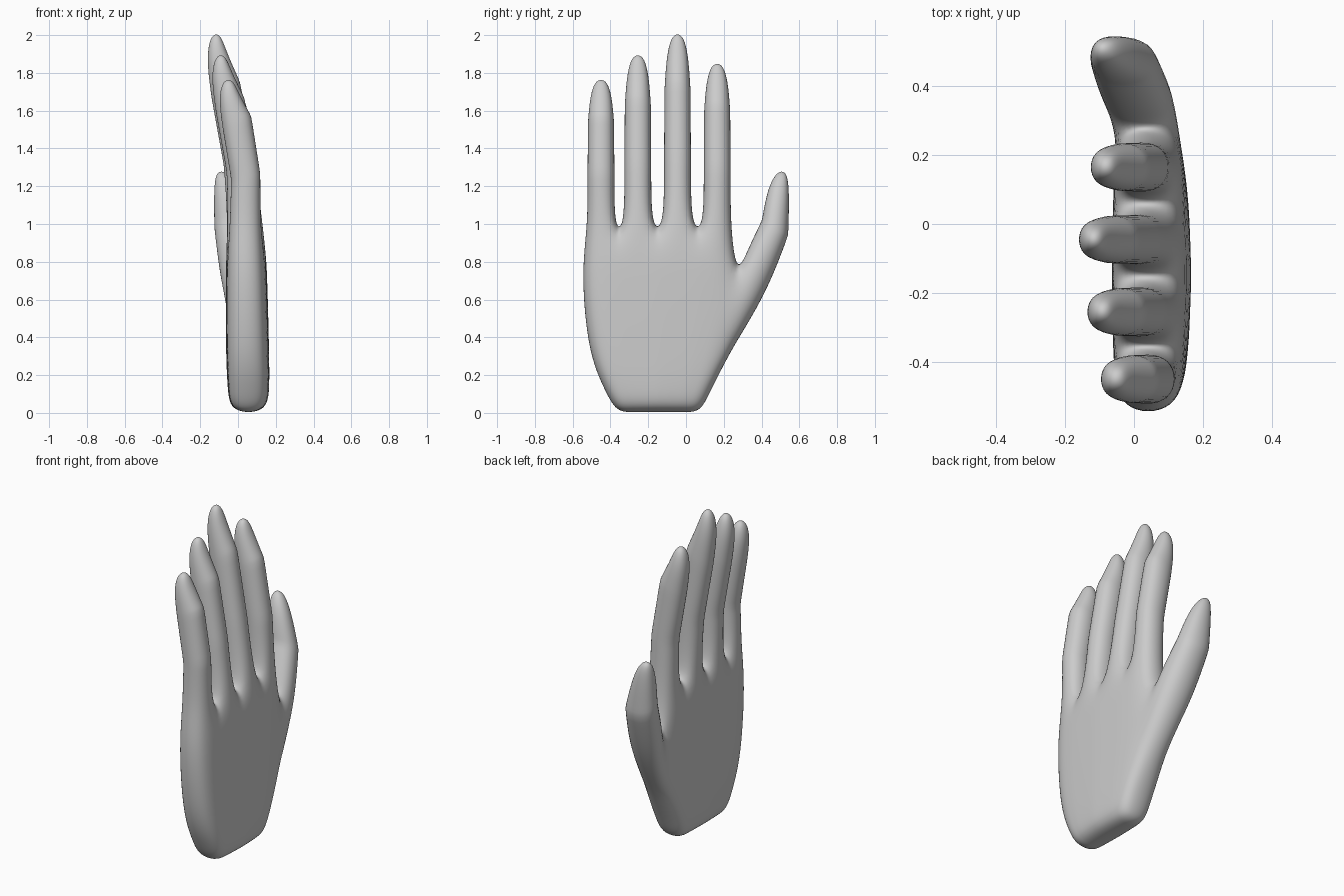
import bpy, bmesh
from mathutils import Vector

if "Cube" in bpy.data.objects:
    bpy.data.objects.remove(bpy.data.objects["Cube"])

FIT = 1 / 0.917   # cage is slightly larger than the smoothed surface

bm = bmesh.new()
crease = bm.edges.layers.float.new("crease_edge")


def grow(points):
    """Enlarge a four-point ring about its centre."""
    pts = [Vector(p) for p in points]
    c = sum(pts, Vector()) / 4
    return [c + (p - c) * FIT for p in pts]


def loft(base, rings):
    """Bridge rings of four points from an open base and cap the end."""
    prev = base
    for points, sharp in rings:
        cur = [bm.verts.new(p) for p in grow(points)]
        for i in range(4):
            j = (i + 1) % 4
            bm.faces.new((prev[i], prev[j], cur[j], cur[i]))
            if sharp:
                bm.edges.get((cur[i], cur[j]))[crease] = sharp
        prev = cur
    bm.faces.new(prev)


# Fingers: centre y, top z, forward bend
fingers = [(-0.45, 1.76, 0.0), (-0.255, 1.89, -0.04),
           (-0.045, 2.00, -0.065), (0.165, 1.845, -0.03)]
knuckles = [y + s * 0.077 for y, _, _ in fingers for s in (-1, 1)]

# Palm rows: z, left y, right y, inner x, outer x
rows = [(0.0, -0.37, 0.08, -0.04, 0.15),
        (0.12, -0.435, 0.135, -0.055, 0.168),
        (0.32, -0.525, 0.24, -0.065, 0.165),
        (0.745, -0.562, 0.272, -0.065, 0.155),
        (0.985, -0.527, 0.242, -0.06, 0.14)]
grid = []
for r, (z, y0, y1, xf, xb) in enumerate(rows):
    row = []
    for c in range(8):
        f = (knuckles[c] - knuckles[0]) / (knuckles[7] - knuckles[0])
        bow = (2 * f - 1) ** 2
        y = y0 + (y1 - y0) * f
        row.append((bm.verts.new((xf + 0.015 * bow, y, z)),
                    bm.verts.new((xb - 0.022 * bow, y, z))))
    grid.append(row)

# Palm inner and outer surfaces, and the two edges
for a, b in zip(grid, grid[1:]):
    for c in range(7):
        for s in (0, 1):
            bm.faces.new((a[c][s], a[c + 1][s], b[c + 1][s], b[c][s]))
    bm.faces.new((a[0][0], a[0][1], b[0][1], b[0][0]))
    if a is not grid[2]:      # left open for the thumb
        bm.faces.new((a[7][0], a[7][1], b[7][1], b[7][0]))

# Wrist cap and webs between the fingers
for c in range(7):
    a, b = grid[0][c], grid[0][c + 1]
    bm.faces.new((a[0], b[0], b[1], a[1]))
    if c % 2:
        a, b = grid[4][c], grid[4][c + 1]
        bm.faces.new((a[0], b[0], b[1], a[1]))

# Finger rings: height share inside/outside, x inside/outside, half width, bend share, crease
profile = [(0.31, 0.35, -0.036, 0.118, 0.071, 0.6, 0.6),
           (0.66, 0.75, -0.080, 0.070, 0.069, 0.9, 0.6),
           (0.88, 0.91, -0.104, 0.004, 0.058, 1.0, 0),
           (1.01, 1.015, -0.078, -0.030, 0.027, 1.0, 0)]
for i, (y, top, bend) in enumerate(fingers):
    a, b = grid[4][2 * i], grid[4][2 * i + 1]
    rings = []
    for tf, tb, xf, xb, w, k, sharp in profile:
        zf, zb = 1 + (top - 1) * tf, 1 + (top - 1) * tb
        xf, xb = xf + bend * k, xb + bend * k
        rings.append(([(xf, y - w, zf), (xf, y + w, zf),
                       (xb, y + w, zb), (xb, y - w, zb)], sharp))
    loft([a[0], b[0], b[1], a[1]], rings)

# Thumb rings: lower (y, z), upper (y, z), x inside/outside, crease
thumb = [((0.425, 0.63), (0.325, 0.86), -0.098, 0.115, 0),
         ((0.541, 0.94), (0.402, 1.02), -0.125, 0.065, 0.6),
         ((0.548, 1.18), (0.432, 1.19), -0.128, 0.000, 0),
         ((0.532, 1.285), (0.485, 1.285), -0.115, -0.065, 0)]
lo, up = grid[2][7], grid[3][7]
loft([lo[0], up[0], up[1], lo[1]],
     [([(xf, *l), (xf, *u), (xb, *u), (xb, *l)], sharp)
      for l, u, xf, xb, sharp in thumb])

bmesh.ops.recalc_face_normals(bm, faces=bm.faces)
for f in bm.faces:
    f.smooth = True
mesh = bpy.data.meshes.new("hand")
bm.to_mesh(mesh)
bm.free()

# Smoothed hand in one grey
hand = bpy.data.objects.new("hand", mesh)
bpy.context.collection.objects.link(hand)
grey = bpy.data.materials.new("plain grey")
grey.diffuse_color = (0.6, 0.6, 0.6, 1)
grey.use_nodes = True
grey.node_tree.nodes["Principled BSDF"].inputs["Base Color"].default_value = grey.diffuse_color
mesh.materials.append(grey)
sub = hand.modifiers.new("smooth", "SUBSURF")
sub.levels = sub.render_levels = 3
